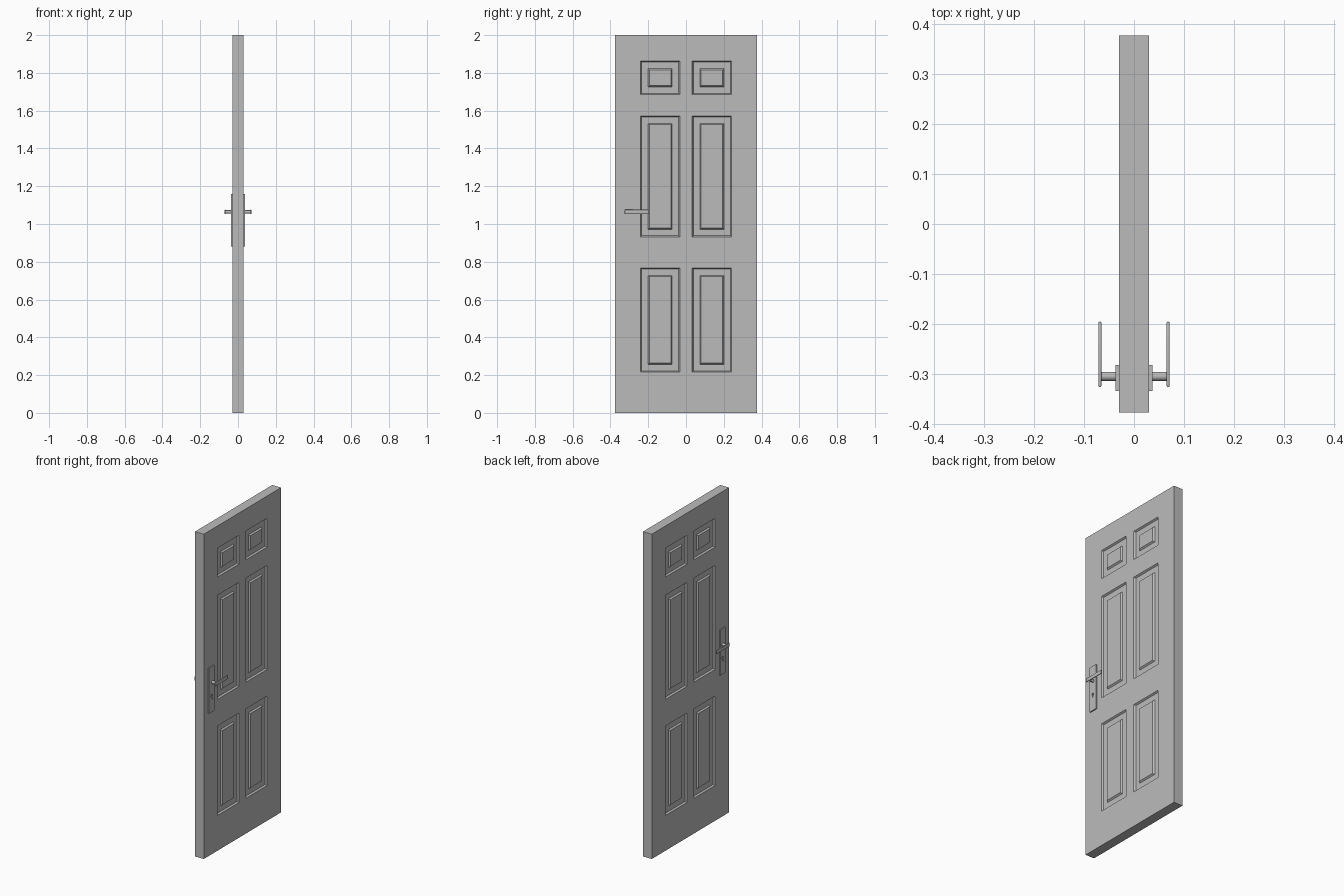
import bpy, bmesh, math
from mathutils import Matrix, Vector

if "Cube" in bpy.data.objects:
    bpy.data.objects.remove(bpy.data.objects["Cube"])

grey = bpy.data.materials.new("dark_grey")
grey.diffuse_color = (0.5, 0.5, 0.5, 1)
grey.use_nodes = True
grey.node_tree.nodes["Principled BSDF"].inputs["Base Color"].default_value = grey.diffuse_color


def make_object(name, bm, mirror=True):
    bmesh.ops.recalc_face_normals(bm, faces=bm.faces)
    me = bpy.data.meshes.new(name)
    bm.to_mesh(me)
    bm.free()
    me.materials.append(grey)
    ob = bpy.data.objects.new(name, me)
    bpy.context.collection.objects.link(ob)
    if mirror:
        ob.modifiers.new("both_sides", 'MIRROR').use_axis[0] = True
    return ob


def box(lo, hi, bevel=0.0):
    bm = bmesh.new()
    lo, hi = Vector(lo), Vector(hi)
    bmesh.ops.create_cube(bm, size=1, matrix=Matrix.Translation((lo + hi) / 2)
                          @ Matrix.Diagonal((*(hi - lo), 1)))
    if bevel:
        bmesh.ops.bevel(bm, geom=bm.edges[:], offset=bevel, segments=3,
                        profile=0.5, affect='EDGES')
    return bm


def prism(points, x0, x1):
    # Extrude a (y, z) outline along x
    bm = bmesh.new()
    face = bm.faces.new([bm.verts.new((x0, y, z)) for y, z in points])
    ext = bmesh.ops.extrude_face_region(bm, geom=[face])
    bmesh.ops.translate(bm, vec=(x1 - x0, 0, 0),
                        verts=[v for v in ext['geom'] if isinstance(v, bmesh.types.BMVert)])
    return bm


def smooth(ob):
    bpy.ops.object.select_all(action='DESELECT')
    ob.select_set(True)
    bpy.context.view_layer.objects.active = ob
    bpy.ops.object.shade_smooth_by_angle(angle=math.radians(35))


# Door slab: half thickness with six moulded panels, mirrored to the other side
T = 0.03
ys = [-0.376, -0.241, -0.033, 0.033, 0.241, 0.376]
zs = [0, 0.217, 0.768, 0.932, 1.573, 1.685, 1.863, 2]
bm = bmesh.new()
grid = [[bm.verts.new((T, y, z)) for z in zs] for y in ys]
panels = []
for i in range(len(ys) - 1):
    for j in range(len(zs) - 1):
        f = bm.faces.new((grid[i][j], grid[i + 1][j], grid[i + 1][j + 1], grid[i][j + 1]))
        if i % 2 and j % 2:
            panels.append(f)
rim = [e for e in bm.edges if e.is_boundary]
ext = bmesh.ops.extrude_edge_only(bm, edges=rim)
for v in ext['geom']:
    if isinstance(v, bmesh.types.BMVert):
        v.co.x = 0
bm.normal_update()
for width, depth in ((0.006, -0.01), (0.034, 0), (0.007, 0.009)):
    bmesh.ops.inset_individual(bm, faces=panels, thickness=width, depth=depth,
                               use_even_offset=True)
make_object("door_slab", bm)

# Handle back plates with keyholes
plate = make_object("handle_plate", box((0.028, -0.333, 0.88), (0.037, -0.281, 1.16)), False)
ky, kz, r = -0.307, 0.98, 0.008
outline = [(ky + r * math.cos(a), kz + r * math.sin(a))
           for a in (math.radians(-60 + 300 * k / 16) for k in range(17))]
outline += [(ky - 0.004, kz - 0.02), (ky + 0.004, kz - 0.02)]
cutter = make_object("keyhole_cutter", prism(outline, 0.031, 0.05), False)
cutter.hide_render = True
cutter.display_type = 'WIRE'
cut = plate.modifiers.new("keyhole", 'BOOLEAN')
cut.operation = 'DIFFERENCE'
cut.object = cutter
plate.modifiers.new("both_sides", 'MIRROR')

# Round spindles
bm = bmesh.new()
bmesh.ops.create_cone(bm, cap_ends=True, segments=24, radius1=0.009, radius2=0.009, depth=0.032,
                      matrix=Matrix.Translation((0.051, -0.304, 1.064))
                      @ Matrix.Rotation(math.pi / 2, 4, 'Y'))
smooth(make_object("handle_spindle", bm))

# Levers: flat bars with softened edges
smooth(make_object("handle_lever", box((0.065, -0.325, 1.0525), (0.071, -0.195, 1.0755), 0.0025)))
